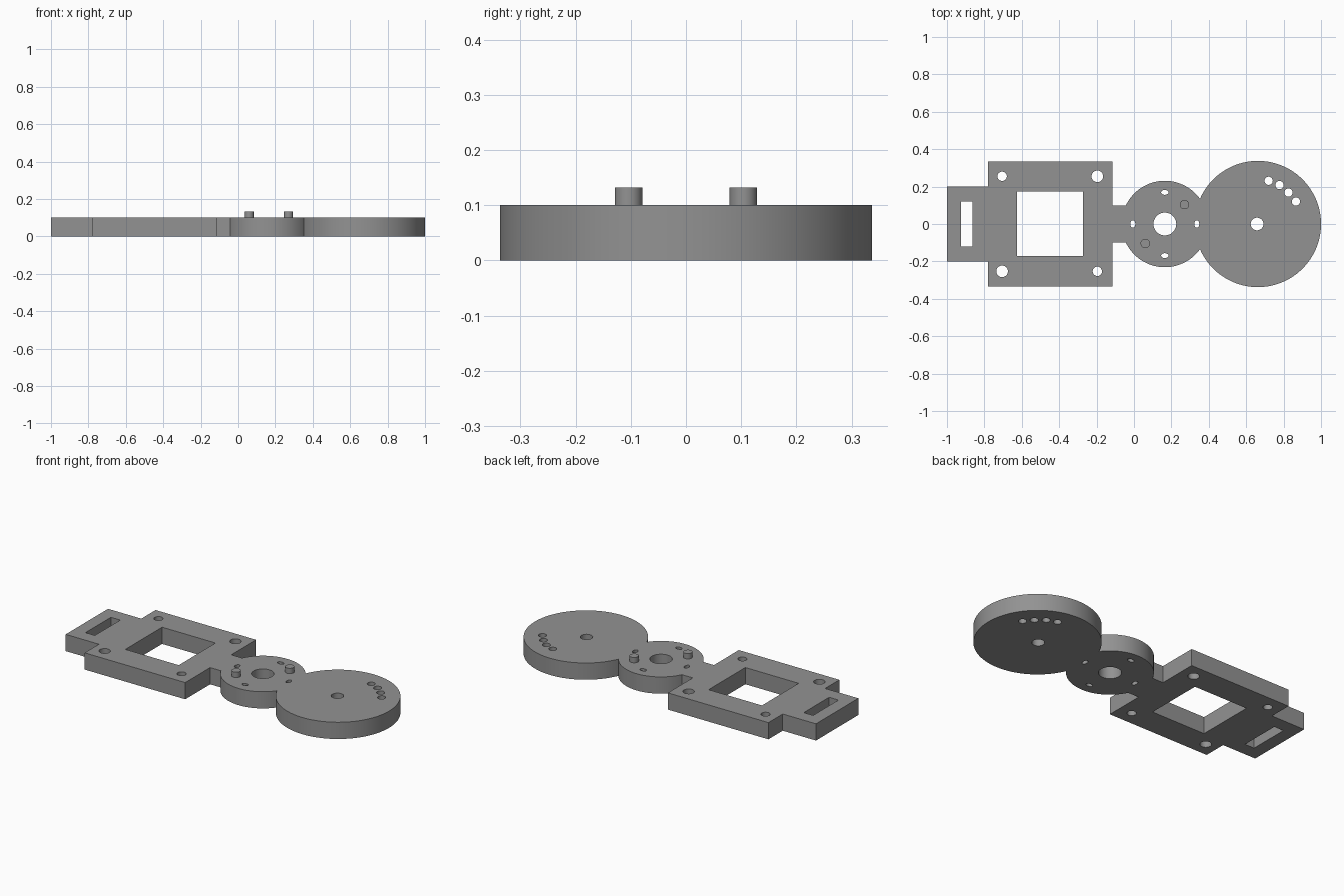
import bpy, bmesh, math
from mathutils import Vector

if "Cube" in bpy.data.objects:
    bpy.data.objects.remove(bpy.data.objects["Cube"])

THICK = 0.10
grey = bpy.data.materials.new("mid grey")
grey.diffuse_color = (0.29, 0.29, 0.29, 1)
grey.use_nodes = True
grey.node_tree.nodes["Principled BSDF"].inputs["Base Color"].default_value = grey.diffuse_color


def arc(cx, cy, rx, ry, a0, a1, n):
    """Points on an elliptical arc, both ends included."""
    return [(cx + rx * math.cos(a0 + (a1 - a0) * i / n),
             cy + ry * math.sin(a0 + (a1 - a0) * i / n)) for i in range(n + 1)]


def hole(cx, cy, rx, ry=None, n=32):
    return arc(cx, cy, rx, ry or rx, 0, 2 * math.pi, n)[:-1]


def rect(x0, x1, y0, y1):
    return [(x0, y0), (x1, y0), (x1, y1), (x0, y1)]


def finish(name, bm):
    bmesh.ops.recalc_face_normals(bm, faces=bm.faces[:])
    me = bpy.data.meshes.new(name)
    bm.to_mesh(me)
    bm.free()
    ob = bpy.data.objects.new(name, me)
    bpy.context.collection.objects.link(ob)
    me.materials.append(grey)
    bpy.ops.object.select_all(action='DESELECT')
    ob.select_set(True)
    bpy.context.view_layer.objects.active = ob
    bpy.ops.object.shade_smooth_by_angle(angle=math.radians(30))
    return ob


def plate(name, loops, height):
    """Fill the outline minus its holes and extrude it upward."""
    bm = bmesh.new()
    for loop in loops:
        vs = [bm.verts.new((x, y, 0)) for x, y in loop]
        for a, b in zip(vs, vs[1:] + vs[:1]):
            bm.edges.new((a, b))
    bmesh.ops.triangle_fill(bm, edges=bm.edges[:], use_beauty=True, use_dissolve=False,
                            normal=(0, 0, 1))
    ext = bmesh.ops.extrude_face_region(bm, geom=bm.faces[:], use_keep_orig=True)
    bmesh.ops.translate(bm, vec=Vector((0, 0, height)),
                        verts=[v for v in ext["geom"] if isinstance(v, bmesh.types.BMVert)])
    return finish(name, bm)


# Disc sizes and the angles where the two discs and the neck meet
SX, SR = 0.165, 0.231
BX, BR = 0.6625, 0.3375
NECK = 0.10
d = BX - SX
ax = (d * d + SR * SR - BR * BR) / (2 * d)
h = math.sqrt(SR * SR - ax * ax)
small_join = math.atan2(h, ax)
big_join = math.atan2(h, ax - d)
neck_join = math.pi - math.asin(NECK / SR)

# Upper half of the outline from right to left, mirrored for the lower half
upper = arc(BX, 0, BR, BR, 0, big_join, 60)
upper += arc(SX, 0, SR, SR, small_join, neck_join, 36)[1:]
upper += [(-0.115, NECK), (-0.115, 0.335), (-0.78, 0.335), (-0.78, 0.20), (-1.0, 0.20)]
outline = upper + [(x, -y) for x, y in reversed(upper[1:])]

# Slot, square window and mounting holes
holes = [rect(-0.925, -0.863, -0.12, 0.12), rect(-0.625, -0.272, -0.172, 0.175)]
holes += [hole(-0.705, 0.255, 0.025), hole(-0.196, 0.255, 0.031),
          hole(-0.705, -0.253, 0.031), hole(-0.196, -0.253, 0.025)]

# Small disc: centre bore and four oval holes
holes.append(hole(SX, 0, 0.061, n=48))
for s in (-1, 1):
    holes.append(hole(SX, s * 0.169, 0.020, 0.013))
    holes.append(hole(SX + s * 0.171, 0, 0.013, 0.020))

# Big disc: centre bore and an arc of four holes
holes.append(hole(0.658, 0, 0.034))
for x, y in ((0.72, 0.231), (0.778, 0.208), (0.826, 0.168), (0.866, 0.12)):
    holes.append(hole(x, y, 0.022))

plate("base_plate", [outline] + holes, THICK)

# Two pegs standing on the small disc
for name, x, y in (("rear_peg", 0.27, 0.104), ("front_peg", 0.06, -0.104)):
    peg = plate(name, [hole(x, y, 0.025)], 0.032)
    peg.location.z = THICK
